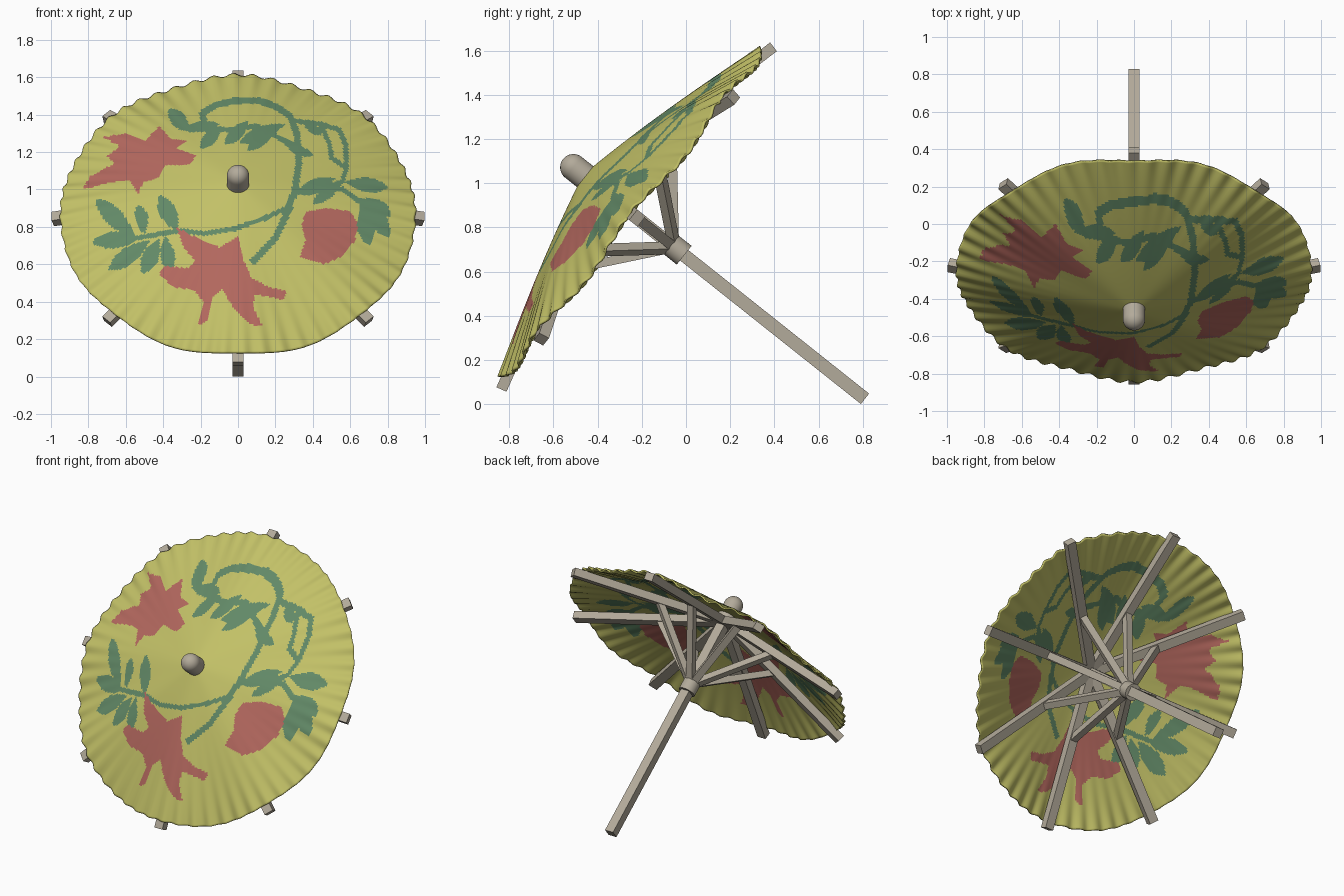
import bpy, bmesh, math
from mathutils import Vector, Matrix

if "Cube" in bpy.data.objects:
    bpy.data.objects.remove(bpy.data.objects["Cube"])

# Local frame: z runs along the parasol axis towards the tip
FRAME = Matrix.Translation((0, -0.255, 0.87)) @ Matrix.Rotation(math.radians(51.55), 4, 'X')
RIM = 0.95


def material(name, rgb):
    m = bpy.data.materials.new(name)
    m.diffuse_color = (*rgb, 1)
    m.use_nodes = True
    m.node_tree.nodes["Principled BSDF"].inputs["Base Color"].default_value = m.diffuse_color
    return m


YELLOW = material("olive yellow", (0.54, 0.53, 0.135))
GREEN = material("leaf green", (0.122, 0.25, 0.135))
RED = material("petal red", (0.45, 0.137, 0.112))
WOOD = material("pale wood", (0.45, 0.405, 0.325))


def make_object(name, verts, faces, mats):
    me = bpy.data.meshes.new(name)
    me.from_pydata(verts, [], faces)
    me.transform(FRAME)
    for m in mats:
        me.materials.append(m)
    ob = bpy.data.objects.new(name, me)
    bpy.context.collection.objects.link(ob)
    return ob


def smooth(ob, deg):
    bpy.ops.object.select_all(action='DESELECT')
    ob.select_set(True)
    bpy.context.view_layer.objects.active = ob
    bpy.ops.object.shade_smooth_by_angle(angle=math.radians(deg))


def beam(name, p, q, width, depth, side):
    p, q, side = Vector(p), Vector(q), Vector(side).normalized()
    up = (q - p).normalized().cross(side)
    v = [c + side * width / 2 * i + up * depth / 2 * j
         for c in (p, q) for i, j in ((-1, -1), (1, -1), (1, 1), (-1, 1))]
    f = [(3, 2, 1, 0), (4, 5, 6, 7)] + [(i, (i + 1) % 4, (i + 1) % 4 + 4, i + 4) for i in range(4)]
    return make_object(name, v, f, [WOOD])


def lathe(name, profile, n=32):
    v = [(r * math.cos(2 * math.pi * i / n), r * math.sin(2 * math.pi * i / n), z)
         for r, z in profile for i in range(n)]
    f = [(k * n + i, k * n + (i + 1) % n, (k + 1) * n + (i + 1) % n, (k + 1) * n + i)
         for k in range(len(profile) - 1) for i in range(n)]
    f += [tuple(reversed(range(n))), tuple(range(len(v) - n, len(v)))]
    smooth(make_object(name, v, f, [WOOD]), 40)


# Painted pattern, given in the front view (x, z)
VINES = [
    [(-.18, 1.35), (-.19, 1.41), (-.12, 1.45), (-.02, 1.475), (.11, 1.475), (.21, 1.44), (.28, 1.39),
     (.315, 1.30), (.325, 1.14), (.305, 1.0), (.27, .89), (.20, .74), (.08, .615)],
    [(-.55, .74), (-.31, .78), (-.18, .765), (-.02, .79), (.14, .845), (.28, .91)],
    [(.28, 1.37), (.44, 1.35), (.54, 1.32), (.575, 1.24), (.58, 1.12), (.56, 1.05), (.53, 1.02)],
    [(.44, 1.35), (.49, 1.24), (.50, 1.17), (.57, 1.12)],
    [(.31, .98), (.42, 1.01), (.56, 1.0), (.70, .90)],
    [(-.26, 1.32), (-.05, 1.32), (.10, 1.34), (.25, 1.26), (.38, 1.19)],
]
# Leaves: base, tip, half width
LEAVES = [
    (-.26, 1.31, -.37, 1.43, .04), (-.32, 1.32, -.10, 1.35, .028), (-.09, 1.34, -.20, 1.22, .035),
    (.06, 1.37, -.07, 1.24, .035), (.25, 1.35, .01, 1.25, .04), (.2, 1.32, .05, 1.21, .03),
    (.25, 1.24, .40, 1.18, .025), (.34, 1.37, .45, 1.29, .025), (.52, 1.06, .32, .98, .04),
    (.57, 1.06, .40, .92, .032), (.57, 1.04, .80, 1.01, .04), (.65, .95, .82, .86, .045),
    (.66, .93, .70, .70, .045), (.68, .95, .81, .74, .045), (-.32, .77, -.42, .97, .045),
    (-.50, .76, -.53, .92, .035), (-.55, .74, -.76, .95, .048), (-.52, .74, -.78, .72, .045),
    (-.47, .73, -.69, .57, .045), (-.42, .74, -.51, .55, .045), (-.39, .75, -.365, .56, .04),
]
FLOWERS = [
    [(-.42, 1.34), (-.36, 1.27), (-.27, 1.26), (-.33, 1.22), (-.22, 1.18), (-.27, 1.13), (-.39, 1.13),
     (-.43, 1.06), (-.51, 1.04), (-.53, .97), (-.58, 1.05), (-.67, 1.04), (-.83, 1.0), (-.79, 1.07),
     (-.66, 1.14), (-.70, 1.18), (-.63, 1.23), (-.72, 1.28), (-.60, 1.30), (-.50, 1.26)],
    [(-.33, .80), (-.26, .76), (-.10, .69), (0, .75), (.03, .62), (.07, .53), (.16, .48), (.26, .455),
     (.245, .41), (.09, .44), (.08, .37), (.13, .27), (.06, .28), (-.02, .36), (-.085, .47),
     (-.14, .42), (-.16, .30), (-.22, .27), (-.18, .39), (-.23, .46), (-.35, .48), (-.42, .55),
     (-.39, .59), (-.26, .58), (-.23, .62), (-.29, .69)],
    [(.36, .88), (.47, .90), (.60, .885), (.64, .82), (.625, .73), (.57, .65), (.46, .60),
     (.33, .64), (.36, .73), (.34, .81)],
]


def along(x, z, ax, az, bx, bz):
    """Fraction along the segment and distance from its line."""
    dx, dz = bx - ax, bz - az
    n = math.hypot(dx, dz)
    return ((x - ax) * dx + (z - az) * dz) / n / n, abs((x - ax) * dz - (z - az) * dx) / n


def in_polygon(x, z, pts):
    hit = False
    for (ax, az), (bx, bz) in zip(pts, pts[1:] + pts[:1]):
        if (az > z) != (bz > z) and x < ax + (z - az) * (bx - ax) / (bz - az):
            hit = not hit
    return hit


def pattern_index(x, z):
    if any(in_polygon(x, z, f) for f in FLOWERS):
        return 2
    for ax, az, bx, bz, w in LEAVES:
        t, d = along(x, z, ax, az, bx, bz)
        if 0 < t < 1 and d < w * math.sin(math.pi * t ** 1.2) ** 0.75:
            return 1
    for k, vine in enumerate(VINES):
        w = 0.018 if k == 0 else 0.013
        for a, b in zip(vine, vine[1:]):
            t, d = along(x, z, *a, *b)
            if -0.05 < t < 1.05 and d < w:
                return 1
    return 0


# Canopy: shallow cone, sagging between the ribs, finely pleated at the rim
N, RINGS = 420, 84
verts, faces = [], []
for k in range(RINGS + 1):
    t = 0.02 + 0.98 * k / RINGS
    for i in range(N):
        th = 2 * math.pi * i / N
        pleat = math.sin(56 * th) * t ** 6
        r = RIM * t + 0.005 * pleat
        z = 0.27 * (1 - t) + 0.07 * t * (1 - t) - 0.035 * t * t * math.sin(4 * th) ** 2 + 0.007 * pleat
        verts.append((r * math.cos(th), r * math.sin(th), z))
for k in range(RINGS):
    for i in range(N):
        j = (i + 1) % N
        faces.append((k * N + i, (k + 1) * N + i, (k + 1) * N + j, k * N + j))
canopy = make_object("canopy", verts, faces, [YELLOW, GREEN, RED])
for p in canopy.data.polygons:
    p.material_index = pattern_index(p.center.x, p.center.z)
smooth(canopy, 60)
mod = canopy.modifiers.new("thickness", 'SOLIDIFY')
mod.thickness = 0.01
mod.offset = -1

# Shaft, sliding hub and rounded tip
beam("shaft", (0, 0, -1.36), (0, 0, 0.3), 0.06, 0.06, (1, 0, 0))
lathe("sliding_hub", [(0.054, -0.315), (0.054, -0.185)])
dome = [(0.06 * math.cos(a * math.pi / 16), 0.325 + 0.06 * math.sin(a * math.pi / 16)) for a in range(8)]
lathe("tip_cap", [(0.06, 0.2)] + dome + [(0.002, 0.385)])

# Eight ribs with their struts
for i in range(8):
    th = i * math.pi / 4
    out = Vector((math.cos(th), math.sin(th), 0))
    side = (-math.sin(th), math.cos(th), 0)
    up = Vector((0, 0, 1))
    beam(f"rib_{i + 1}", out * 0.01 + up * 0.205, out * 0.99 - up * 0.045, 0.06, 0.05, side)
    beam(f"strut_{i + 1}", out * 0.03 - up * 0.235, out * 0.42 + up * 0.09, 0.045, 0.04, side)
